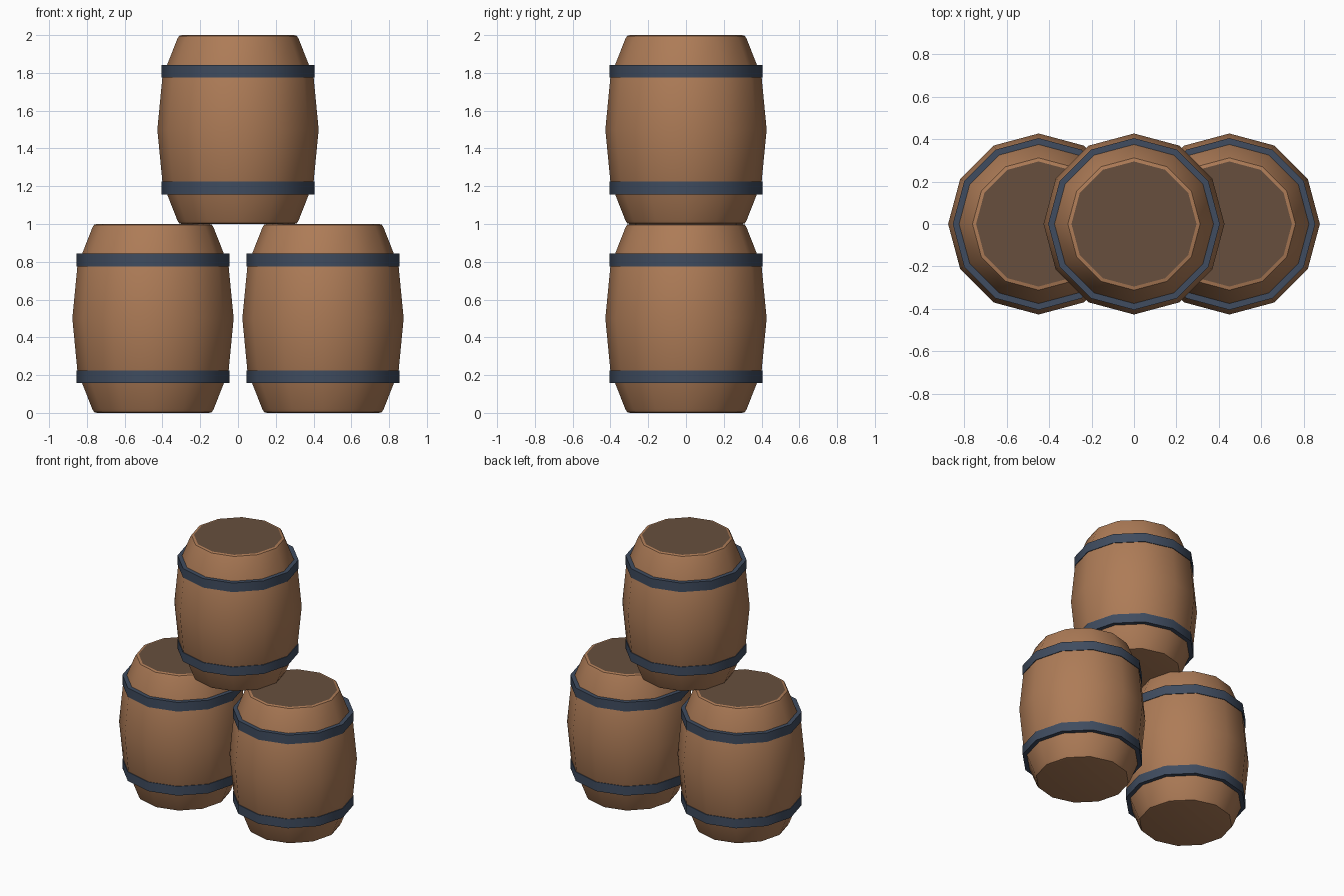
import bpy, math

if "Cube" in bpy.data.objects:
    bpy.data.objects.remove(bpy.data.objects["Cube"])

SIDES = 12


def material(name, rgb):
    m = bpy.data.materials.new(name)
    m.diffuse_color = (*rgb, 1)
    m.use_nodes = True
    m.node_tree.nodes["Principled BSDF"].inputs["Base Color"].default_value = m.diffuse_color
    return m


wood = material("wood", (0.42, 0.20, 0.095))
dark_wood = material("dark_wood", (0.135, 0.078, 0.047))
iron = material("iron", (0.05, 0.072, 0.115))


def lathe(name, profile, loc, mat, closed=False, cap_bottom=False):
    """Spin an (r, z) profile, listed bottom to top, around z."""
    n = len(profile)
    verts, faces = [], []
    for r, z in profile:
        for i in range(SIDES):
            a = 2 * math.pi * i / SIDES
            verts.append((r * math.cos(a), r * math.sin(a), z))
    for j in range(n if closed else n - 1):
        k = (j + 1) % n
        for i in range(SIDES):
            i2 = (i + 1) % SIDES
            faces.append((j * SIDES + i, j * SIDES + i2, k * SIDES + i2, k * SIDES + i))
    if cap_bottom:
        faces.append(tuple(reversed(range(SIDES))))
    if n == 1:
        faces.append(tuple(range(SIDES)))
    mesh = bpy.data.meshes.new(name)
    mesh.from_pydata(verts, [], faces)
    mesh.materials.append(mat)
    ob = bpy.data.objects.new(name, mesh)
    ob.location = loc
    bpy.context.collection.objects.link(ob)
    bpy.ops.object.select_all(action='DESELECT')
    ob.select_set(True)
    bpy.context.view_layer.objects.active = ob
    bpy.ops.object.shade_smooth_by_angle(angle=math.radians(45))
    return ob


# Bulged stave profile, mirrored about mid height
half = [(0.295, 0), (0.312, 0.004), (0.322, 0.022), (0.40, 0.22)]
staves = half + [(0.427, 0.5)] + [(r, 1 - z) for r, z in reversed(half)]


def barrel(name, x, z):
    loc = (x, 0, z)
    lathe(name + "_staves", staves, loc, wood, cap_bottom=True)
    # Flat lid
    lathe(name + "_lid", [(0.295, 1.0)], loc, dark_wood)
    # Iron hoops
    for tag, z0, z1 in (("lower", 0.157, 0.224), ("upper", 0.776, 0.843)):
        ring = [(0.37, z0), (0.405, z0), (0.405, z1), (0.37, z1)]
        lathe(f"{name}_{tag}_hoop", ring, loc, iron, closed=True)


# Two barrels below, one on top
barrel("left_barrel", -0.45, 0)
barrel("right_barrel", 0.45, 0)
barrel("top_barrel", 0, 1)
